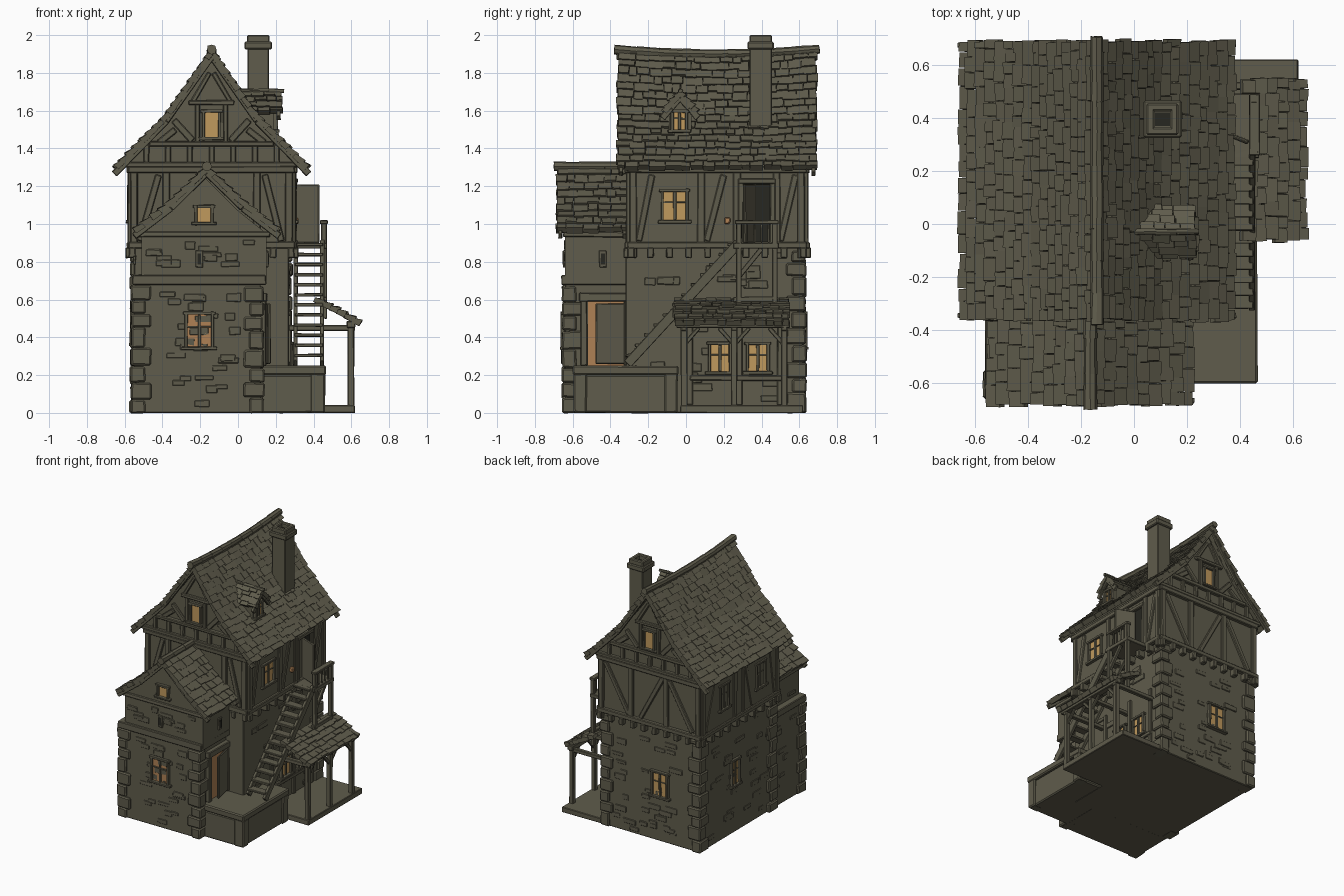
import bpy, bmesh, random
from mathutils import Vector, Matrix

random.seed(7)
rnd = random.uniform
if "Cube" in bpy.data.objects:
    bpy.data.objects.remove(bpy.data.objects["Cube"])


def material(name, *rgb):
    m = bpy.data.materials.new(name)
    m.use_nodes = True
    m.diffuse_color = (*rgb, 1)
    shader = m.node_tree.nodes["Principled BSDF"]
    shader.inputs["Base Color"].default_value = (*rgb, 1)
    shader.inputs["Roughness"].default_value = .9
    return m


umber = material("weathered_umber", .115, .107, .072)
glow = material("lit_glass", .53, .32, .11)
amber = material("amber_glass", .43, .22, .09)
dark = material("dark_opening", .02, .02, .015)


class Part:
    """One object assembled from boxes, bars and wedges."""

    def __init__(self, name, mat=umber):
        self.name, self.mat, self.bm = name, mat, bmesh.new()

    def box(self, p, q):
        p, q = Vector(p), Vector(q)
        size = [max(abs(c), .001) for c in q - p]
        m = Matrix.Translation((p + q) / 2) @ Matrix.Diagonal((*size, 1))
        bmesh.ops.create_cube(self.bm, size=1, matrix=m)
        return self

    def bar(self, a, b, wide, thick, normal=(1, 0, 0)):
        a, b = Vector(a), Vector(b)
        along = (b - a).normalized()
        out = Vector(normal)
        out = (out - along * out.dot(along)).normalized()
        m = Matrix((out, along.cross(out), along)).transposed().to_4x4()
        m = Matrix.Translation((a + b) / 2) @ m @ Matrix.Diagonal((thick, wide, (b - a).length, 1))
        bmesh.ops.create_cube(self.bm, size=1, matrix=m)
        return self

    def prism(self, near, far):
        rings = [[self.bm.verts.new(p) for p in ring] for ring in (near, far)]
        for ring in rings:
            self.bm.faces.new(ring)
        n = len(near)
        for i in range(n):
            j = (i + 1) % n
            self.bm.faces.new((rings[0][i], rings[0][j], rings[1][j], rings[1][i]))
        return self

    def done(self, bevel=.005, wobble=.002):
        for v in self.bm.verts:
            v.co += Vector([rnd(-wobble, wobble) for _ in range(3)])
        bmesh.ops.recalc_face_normals(self.bm, faces=self.bm.faces[:])
        mesh = bpy.data.meshes.new(self.name)
        self.bm.to_mesh(mesh)
        self.bm.free()
        mesh.materials.append(self.mat)
        ob = bpy.data.objects.new(self.name, mesh)
        bpy.context.collection.objects.link(ob)
        if bevel:
            mod = ob.modifiers.new("soft_edges", "BEVEL")
            mod.width, mod.segments = bevel, 1


class Wall:
    """Vertical plane addressed by u (along), z and d (outward)."""

    def __init__(self, axis, pos, sign):
        self.axis, self.pos, self.sign = axis, pos, sign
        self.normal = (sign, 0, 0) if axis == "x" else (0, sign, 0)

    def at(self, u, z, d=0):
        p = self.pos + self.sign * d
        return (p, u, z) if self.axis == "x" else (u, p, z)

    def slab(self, part, u, w, z, h, d=.015, base=-.01):
        return part.box(self.at(u - w / 2, z, base), self.at(u + w / 2, z + h, d))

    def beam(self, part, u, z, v, y, wide=.035, thick=.03):
        return part.bar(self.at(u, z), self.at(v, y), wide, thick, self.normal)

    def window(self, name, u, z, w, h, glass=glow, bars=True):
        self.slab(Part(name + "_glass", glass), u, w, z, h, .006, 0).done(0, 0)
        f, t = Part(name + "_frame"), .016
        for side in (-1, 1):
            self.slab(f, u + side * w / 2, t, z - t, h + 2 * t, .022)
        self.slab(f, u, w + 3 * t, z - t, t, .028)
        self.slab(f, u, w + 2 * t, z + h, t, .022)
        if bars:
            self.slab(f, u, t, z, h, .016)
            self.slab(f, u, w, z + h * .6, t / 2, .012)
        f.done(.002)

    def stones(self, name, u, v, z, y, count):
        p = Part(name)
        for _ in range(count):
            w, h = rnd(.05, .11), rnd(.025, .045)
            self.slab(p, rnd(u + w / 2, v - w / 2), w, rnd(z, y - h), h, rnd(.003, .007))
        p.done(.003)


front, back = Wall("y", -.3, -1), Wall("y", .63, 1)
right, left = Wall("x", .29, 1), Wall("x", -.565, -1)
annex_front, annex_side = Wall("y", -.64, -1), Wall("x", .12, 1)
low_right, low_back, low_left = Wall("x", .27, 1), Wall("y", .62, 1), Wall("x", -.55, -1)
gables = {"upper": (-.14, 1.86, .435, 1.33), "annex": (-.18, 1.25, .33, .95)}


def house_body(name, key, floor, y, v):
    mid, top, half, eave = gables[key]
    shape = [(mid - half, floor), (mid + half, floor), (mid + half, eave),
             (mid + half * .55, eave + (top - eave) * .4), (mid, top),
             (mid - half * .55, eave + (top - eave) * .4), (mid - half, eave)]
    Part(name).prism([(a, y, b) for a, b in shape], [(a, v, b) for a, b in shape]).done(0, 0)


# Stone storeys and the jettied timber storey
Part("lower_house").box((-.55, -.32, 0), (.27, .62, .9)).done()
Part("annex_base").box((-.55, -.64, 0), (.12, -.3, .7)).done()
house_body("annex_upper", "annex", .7, -.64, -.3)
house_body("upper_house", "upper", .88, -.3, .63)
Part("annex_ledge").box((-.56, -.66, .68), (.15, -.3, .73)).box((-.54, -.65, .93), (.17, -.3, .96)).done()
annex_front.stones("front_stones", -.42, .02, .02, .66, 26)
annex_front.stones("annex_band_stones", -.5, .12, .74, .92, 12)
low_left.stones("left_stones", -.55, .55, .02, .85, 40)
low_back.stones("back_stones", -.45, .2, .02, .8, 32)
low_right.stones("right_stones", -.25, .55, .05, .85, 26)

# Corner stones in alternating lengths
for name, x, y, sx, sy, top in (("front_left", -.57, -.66, 1, 1, .68), ("front_right", .14, -.66, -1, 1, .68),
                                ("back_left", -.57, .64, 1, -1, .86), ("back_right", .29, .64, -1, -1, .86),
                                ("middle_left", -.575, -.3, 1, 1, .86)):
    p, z, odd = Part(name + "_corner_stones"), 0, 0
    while z < top - .01:
        h = min(rnd(.07, .11), top - z)
        a, b = (.11, .08) if odd else (.08, .11)
        p.box((x + rnd(0, .008) * sx, y + rnd(0, .008) * sy, z), (x + a * sx, y + b * sy, z + h - .004))
        z, odd = z + h, not odd
    p.done(.008, .003)


# Timber framing
def framing(name, wall, u, v, posts, braces):
    p = Part(name + "_timbers")
    mid = (u + v) / 2
    for z in (.87, 1.27):
        wall.slab(p, mid, v - u + .04, z, .035, .025)
    for s in posts:
        wall.slab(p, s, .04, .88, .4, .018)
    for a, b in braces:
        wall.beam(p, a, .91, b, 1.26)
    n = 9
    for i in range(n + 1):
        wall.slab(p, u + (v - u) * i / n, .035, .82, .055, .03, -.04)
    p.done()


framing("right", right, -.29, .62, (-.28, .08, .27, .48, .61), ((-.25, -.18), (.11, .2), (.5, .58)))
framing("left", left, -.29, .62, (-.28, .13, .23, .61), ((-.25, -.2), (.02, .1), (.57, .46)))
framing("back", back, -.56, .28, (-.55, -.28, .02, .27), ((-.5, -.3), (-.06, -.25), (.04, .24)))
framing("front", front, -.56, .28, (-.55, -.38, .1, .27), ((-.52, -.42), (.23, .14)))
for name, wall in (("front", front), ("back", back)):
    p = Part(name + "_gable_timbers")
    for z, half in ((1.3, .46), (1.41, .33)):
        wall.slab(p, -.14, 2 * half, z, .028, .025)
    wall.slab(p, -.14, .24, 1.63, .025, .02)
    for i in range(-3, 4):
        wall.slab(p, -.14 + i * .115, .03, 1.32, .1, .018)
    for s in (-1, 1):
        wall.slab(p, -.14 + s * .075, .025, 1.43, .21, .018)
        wall.beam(p, -.14 + s * .1, 1.44, -.14 + s * .2, 1.55)
        wall.beam(p, -.14 + s * .28, 1.43, -.14 + s * .19, 1.5)
        wall.beam(p, -.14 + s * .1, 1.65, -.14 + s * .01, 1.8, .025)
    p.done()
    wall.window(name + "_gable_window", -.14, 1.46, .085, .13, bars=False)

# Windows
annex_front.window("front_window", -.205, .35, .14, .17, amber)
annex_front.window("annex_gable_window", -.18, 1.01, .085, .075, bars=False)
low_back.window("back_window", -.22, .35, .13, .17)
low_left.window("left_window", .2, .37, .09, .18)
right.window("upper_right_window", -.06, 1.02, .13, .15)
for y in (.36, -.08):
    left.window("upper_left_window", y, 1.02, .1, .17)
for y in (.18, .38):
    low_right.window("porch_window", y, .22, .11, .14)
for wall, u in ((annex_front, -.205), (Wall("x", .15, 1), -.44)):
    wall.slab(Part("vent_frame"), u, .04, .77, .09, .012).done(.003)
    wall.slab(Part("vent_slot", dark), u, .02, .785, .06, .014).done(0, 0)


# Shingled roofs: rows of uneven tiles following a profile from ridge to eave
def shingles(name, profile, lo, hi, rows, sag=0, swap=False):
    p = Part(name)
    pts = [Vector(c) for c in profile]
    spans = [(b - a).length for a, b in zip(pts, pts[1:])]

    def walk(t):
        dist = min(t, 1) * sum(spans)
        for a, b, s in zip(pts, pts[1:], spans):
            if dist <= s + 1e-6:
                return a.lerp(b, dist / s)
            dist -= s
        return pts[-1]

    for r in range(rows):
        t = r / rows
        head, end = walk(t), walk((r + 1.2) / rows)
        slope = (end - head).normalized()
        up = Vector((-slope.y, slope.x)) * (1 if slope.x > 0 else -1)
        a = lo + rnd(0, .015)
        while a < hi - .02:
            b = a + rnd(.04, .09)
            if b > hi - .03:
                b = hi - rnd(0, .015)
            foot = end + slope * rnd(-.01, .005)
            lift = rnd(.008, .016)
            section = (head - up * .025, foot - up * .022, foot + up * lift, head)
            ends = []
            for e in (a, b - .002):
                k = (e - lo) / (hi - lo) * 2 - 1
                dz = sag * (k * k - 1) * (1 - t)
                ends.append([(e, c.x, c.y + dz) if swap else (c.x, e, c.y + dz) for c in section])
            p.prism(*ends)
            a = b
    p.done(0)


def gable_roof(name, mid, ridge, knee, eave, lo, hi, rows, sag=0, swap=False, cap=.026):
    for side, s in (("left", -1), ("right", 1)):
        path = [(mid, ridge), (mid + s * knee[0], knee[1]), (mid + s * eave[0], eave[1])]
        shingles(name + "_" + side + "_slope", path, lo, hi, rows, sag, swap)
        # Barge boards under both verges
        boards = Part(name + "_" + side + "_barge_boards")
        for e in (lo + .025, hi - .025):
            for a, b in zip(path, path[1:]):
                ends = [(e, c, z - .035) if swap else (c, e, z - .035) for c, z in (a, b)]
                boards.bar(*ends, .035, .02, (1, 0, 0) if swap else (0, 1, 0))
        boards.done(.003)
    # Ridge tiles
    p, n = Part(name + "_ridge"), max(3, round((hi - lo) / .12))
    for i in range(n):
        ends = []
        for k in (i / n, (i + 1.04) / n):
            z = ridge + sag * ((2 * k - 1) ** 2 - 1)
            e = lo - .01 + (hi - lo + .012) * k
            ends.append(Vector((e, mid, z) if swap else (mid, e, z)))
        axis = ends[1] - ends[0]
        m = Matrix.Translation((ends[0] + ends[1]) / 2) @ axis.to_track_quat("Z", "Y").to_matrix().to_4x4()
        bmesh.ops.create_cone(p.bm, cap_ends=True, segments=8, radius1=cap, radius2=cap * .92,
                              depth=axis.length, matrix=m)
    p.done(0)


gable_roof("main_roof", -.14, 1.925, (.24, 1.58), (.515, 1.3), -.37, .7, 16, .025)
gable_roof("annex_roof", -.165, 1.305, (.19, 1.12), (.385, .97), -.69, -.3, 9)
gable_roof("dormer_roof", -.03, 1.705, (.05, 1.65), (.095, 1.595), .01, .24, 4, 0, True, .012)
shingles("porch_roof", [(.41, .61), (.53, .55), (.65, .48)], -.07, .555, 6)

# Dormer and chimney
dormer = [(-.09, 1.42), (.03, 1.42), (.03, 1.61), (-.03, 1.68), (-.09, 1.61)]
Part("dormer").prism([(0, y, z) for y, z in dormer], [(.19, y, z) for y, z in dormer]).done(0, 0)
Wall("x", .19, 1).window("dormer_window", -.035, 1.5, .075, .09)
p = Part("chimney").box((.05, .335, 1.45), (.165, .455, 1.93)).box((.035, .325, 1.925), (.18, .465, 1.965))
for s in (-1, 1):
    p.box((.107 + s * .03, .335, 1.96), (.107 + s * .06, .455, 2))
    p.box((.05, .395 + s * .03, 1.96), (.165, .395 + s * .06, 2))
p.done(.006, 0)
Part("flue", dark).box((.08, .37, 1.96), (.135, .42, 1.969)).done(0, 0)

# Terrace and its doorway
p = Part("terrace").box((.1, -.59, 0), (.45, -.05, .2)).box((.1, -.6, .2), (.465, -.04, .25))
for y in (-.56, -.08):
    p.box((.38, y - .035, 0), (.462, y + .035, .21))
p.done(.008)
p = Part("lower_door_frame")
for y in (-.54, -.31):
    annex_side.slab(p, y, .035, .25, .35, .03)
annex_side.slab(p, -.425, .28, .59, .045, .035).done()
annex_side.slab(Part("lower_doorway", amber), -.425, .19, .25, .34, .006).done(0, 0)
Part("lower_door").bar((.15, -.4, .26), (.15, -.4, .58), .16, .018, (1, .2, 0)).done()

# Outside stair
p = Part("stair")
foot, head = Vector((0, -.31, .26)), Vector((0, .28, .9))
for x in (.305, .445):
    off = Vector((x, 0, 0))
    p.bar(foot + off, head + off, .05, .022)
for i in range(12):
    c = foot.lerp(head, (i + .5) / 12)
    p.box((.3, c.y - .035, c.z + .01), (.45, c.y + .025, c.z + .027))
p.done(.003)

# Landing with rail, posts and open door
p = Part("landing").box((.28, .25, .87), (.47, .49, .9))
for y in (.28, .47):
    p.box((.44, y - .015, .5), (.47, y + .015, 1.02))
p.box((.435, .26, 1), (.475, .49, 1.02)).bar((.455, .28, .72), (.455, .4, .87), .025, .02)
p.bar((.455, .25, .6), (.455, .47, .6), .03, .03)
for i in range(1, 5):
    p.box((.45, .28 + i * .038, .9), (.462, .29 + i * .038, 1))
p.done(.003)
p = Part("upper_door_frame")
for y in (.29, .46):
    right.slab(p, y, .03, .89, .34, .022)
right.slab(p, .375, .2, 1.21, .03, .026).done()
right.slab(Part("upper_doorway", dark), .41, .08, .9, .31, .007).done(0, 0)
Part("upper_door").bar((.36, .335, .9), (.36, .335, 1.21), .15, .016, (.4, 1, 0)).done()
right.slab(Part("wall_lantern", amber), .22, .03, 1, .035, .03).done(.006)

# Porch
p = Part("porch").box((.25, -.03, 0), (.62, .62, .04))
for y in (-.01, .255, .52):
    p.box((.58, y - .017, .03), (.615, y + .017, .47))
    p.bar((.27, y, .45), (.62, y, .45), .03, .03, (0, 1, 0))
    for s in (-1, 1):
        if -.05 < y + s * .08 < .55:
            p.bar((.597, y, .36), (.597, y + s * .08, .45), .022, .02)
p.box((.575, -.05, .45), (.62, .55, .485)).done(.004)
p = Part("porch_wall_timbers")
for y in (.02, .28, .5):
    low_right.slab(p, y, .035, .04, .5, .015)
low_right.slab(p, .27, .5, .17, .03, .02).done()
